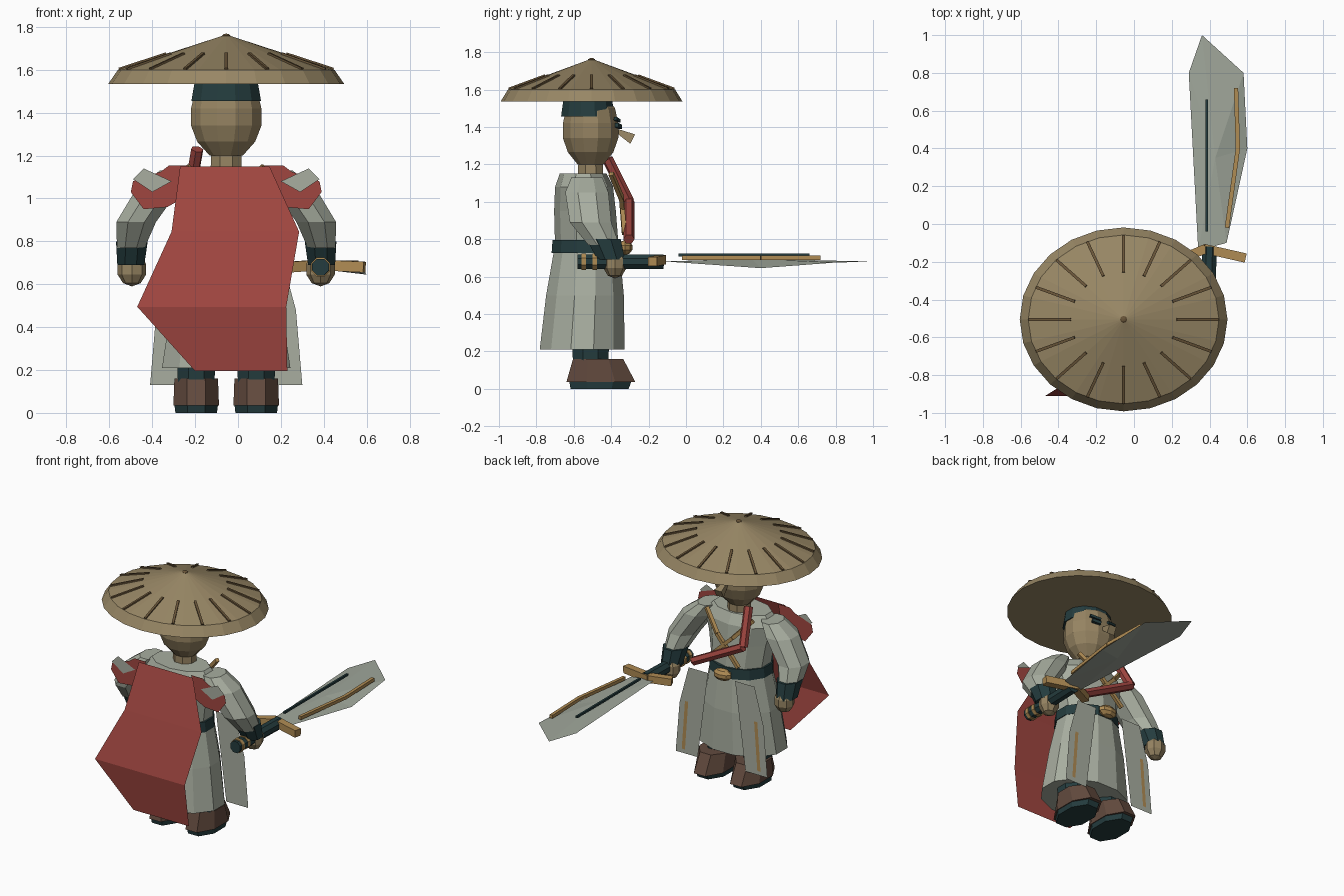
import bpy, bmesh, math
from mathutils import Vector, Matrix

if "Cube" in bpy.data.objects:
    bpy.data.objects.remove(bpy.data.objects["Cube"])

CX = -0.055  # body centre line


def mat(name, rgb):
    m = bpy.data.materials.new(name)
    lin = [((c / 255 + 0.055) / 1.055) ** 2.4 for c in rgb]
    m.diffuse_color = (*lin, 1)
    m.use_nodes = True
    m.node_tree.nodes["Principled BSDF"].inputs["Base Color"].default_value = m.diffuse_color
    return m


RED = mat("red cloth", (160, 70, 64))
GREY = mat("pale cloth", (168, 174, 160))
STEEL = mat("steel", (160, 167, 155))
STRAW = mat("straw", (152, 135, 101))
RIB = mat("straw rib", (104, 84, 56))
SKIN = mat("skin", (150, 132, 98))
TEAL = mat("dark teal", (36, 60, 62))
GOLD = mat("gold trim", (176, 140, 84))
BROWN = mat("boot brown", (98, 74, 62))


def finish(name, bm, m, closed=True):
    if closed:
        bmesh.ops.recalc_face_normals(bm, faces=bm.faces)
    me = bpy.data.meshes.new(name)
    bm.to_mesh(me)
    bm.free()
    me.materials.append(m)
    ob = bpy.data.objects.new(name, me)
    bpy.context.collection.objects.link(ob)
    return ob


def loft(name, rings, n, m, turn=0.5):
    """Closed stack of horizontal ellipses (cx, cy, z, rx, ry)."""
    bm = bmesh.new()
    rows = []
    for cx, cy, z, rx, ry in rings:
        rows.append([bm.verts.new((cx + rx * math.cos(2 * math.pi * (i + turn) / n),
                                   cy + ry * math.sin(2 * math.pi * (i + turn) / n), z)) for i in range(n)])
    for a, b in zip(rows, rows[1:]):
        for i in range(n):
            bm.faces.new((a[i], a[(i + 1) % n], b[(i + 1) % n], b[i]))
    bm.faces.new(rows[0])
    bm.faces.new(rows[-1])
    return finish(name, bm, m)


def rods(name, pairs, w, m, n=4, taper=1.0):
    """Prisms joining pairs of points."""
    bm = bmesh.new()
    for p, q in pairs:
        p, q = Vector(p), Vector(q)
        d = q - p
        mx = Matrix.Translation((p + q) / 2) @ d.to_track_quat('Z', 'Y').to_matrix().to_4x4()
        mx = mx @ Matrix.Rotation(math.pi / n, 4, 'Z')
        bmesh.ops.create_cone(bm, cap_ends=True, segments=n, radius1=w, radius2=w * taper,
                              depth=d.length, matrix=mx)
    return finish(name, bm, m)


def ball(name, c, r, m, u=8, v=5):
    bm = bmesh.new()
    bmesh.ops.create_uvsphere(bm, u_segments=u, v_segments=v, radius=1,
                              matrix=Matrix.Translation(c) @ Matrix.Diagonal((*r, 1)))
    return finish(name, bm, m)


def sheet(name, pts, y, m, back):
    """Flat cloth polygon facing -y (back) or +y."""
    bm = bmesh.new()
    f = bm.faces.new([bm.verts.new((x, y, z)) for x, z in pts])
    f.normal_update()
    if (f.normal.y < 0) != back:
        f.normal_flip()
    return finish(name, bm, m, False)


# hat
hat = [(CX, -0.505, z, r, r * 0.885) for r, z in
       [(0.55, 1.535), (0.505, 1.6), (0.06, 1.745), (0.015, 1.76)]]
loft("hat", hat, 24, STRAW, 0)
ribs = []
for i in range(16):
    a = i * math.pi / 8
    ribs.append([(CX + r * math.cos(a), -0.505 + r * 0.885 * math.sin(a), 1.765 - 0.326 * r)
                 for r in (0.28, 0.5)])
rods("hat_ribs", ribs, 0.011, RIB)
ball("hat_knob", (CX, -0.505, 1.757), (0.02, 0.02, 0.012), RIB)

# head
loft("head", [(CX, -0.51, z, r, r * 0.9) for r, z in
              [(0.08, 1.2), (0.14, 1.265), (0.17, 1.34), (0.17, 1.42), (0.15, 1.5), (0.12, 1.535)]], 12, SKIN)
loft("neck", [(CX, -0.51, 1.1, 0.08, 0.075), (CX, -0.51, 1.24, 0.075, 0.07)], 8, SKIN)
loft("headband", [(CX, -0.525, 1.455, 0.168, 0.148), (CX, -0.525, 1.545, 0.152, 0.135)], 12, TEAL)
rods("nose", [((CX, -0.285, 1.335), (CX, -0.38, 1.385))], 0.04, SKIN, 4, 0.3)
rods("eyes", [((CX + s * 0.035, -0.352, 1.4), (CX + s * 0.09, -0.37, 1.41)) for s in (-1, 1)], 0.015, TEAL)
rods("brows", [((CX + s * 0.03, -0.358, 1.432), (CX + s * 0.1, -0.378, 1.445)) for s in (-1, 1)], 0.012, TEAL)

# robe
loft("torso", [(CX, -0.53, 0.76, 0.2, 0.17), (CX, -0.54, 0.95, 0.23, 0.165),
               (CX, -0.545, 1.08, 0.27, 0.155), (CX, -0.55, 1.15, 0.21, 0.125)], 10, GREY)
loft("skirt", [(CX, -0.555, 0.21, 0.31, 0.235), (CX, -0.54, 0.5, 0.265, 0.215),
               (CX, -0.53, 0.75, 0.21, 0.18)], 12, GREY)
loft("belt", [(CX, -0.535, 0.725, 0.22, 0.19), (CX, -0.535, 0.795, 0.215, 0.185)], 12, TEAL)
ball("belt_knot", (CX, -0.325, 0.755), (0.07, 0.04, 0.04), GOLD)

# chest straps and scarf
rods("chest_straps", [((0.12, -0.4, 1.15), (0.0, -0.345, 1.02)), ((0.0, -0.345, 1.02), (-0.175, -0.33, 0.83)),
                      ((-0.24, -0.4, 1.15), (-0.12, -0.345, 1.02)), ((-0.12, -0.345, 1.02), (0.08, -0.33, 0.83))],
     0.017, GOLD)
A, B, C = (-0.19, -0.42, 1.23), (-0.23, -0.305, 1.0), (0.155, -0.305, 0.8)
rods("scarf", [(A, B), (B, C)], 0.03, RED, 6)

# cape: a folded sheet
bm = bmesh.new()
rows = [[bm.verts.new((x, y, z)) for x in (l, r)] for y, z, l, r in
        [(-0.71, 1.15, -0.27, 0.147), (-0.81, 0.845, -0.31, 0.285),
         (-0.91, 0.495, -0.47, 0.225), (-0.87, 0.195, -0.2, 0.23)]]
for a, b in zip(rows, rows[1:]):
    bm.faces.new((a[0], b[0], b[1], a[1]))
finish("cape", bm, RED, False)

# mirrored parts
for side, s in (("right", 1), ("left", -1)):
    def X(x):
        return x if s > 0 else 2 * CX - x

    def mirrored(rings):
        return [(X(r[0]), *r[1:]) for r in rings]

    loft(side + "_sleeve", mirrored([(0.39, -0.44, 0.77, 0.07, 0.09), (0.365, -0.51, 0.89, 0.1, 0.12),
                                     (0.26, -0.53, 1.05, 0.11, 0.125), (0.19, -0.53, 1.13, 0.07, 0.09)]), 8, GREY)
    loft(side + "_cuff", mirrored([(0.39, -0.4, 0.69, 0.068, 0.08), (0.385, -0.44, 0.8, 0.08, 0.098)]), 8, TEAL)
    ball(side + "_hand", (X(0.385), -0.38, 0.67), (0.07, 0.065, 0.08), SKIN)
    # shoulder cloth
    sheet(side + "_shoulder_cloth", [(X(x), z) for x, z in
          [(0.12, 1.155), (0.21, 1.155), (0.25, 1.125), (0.38, 1.08), (0.39, 1.03), (0.33, 0.95),
           (0.22, 0.96), (0.15, 1.0)]], -0.69, RED, True)
    sheet(side + "_shoulder_flap", [(X(x), z) for x, z in
          [(0.2, 1.08), (0.33, 1.14), (0.38, 1.09), (0.29, 1.03)]], -0.697, GREY, True)
    # front panel with trim
    sheet(side + "_front_panel", [(X(x), z) for x, z in
          [(0.13, 0.13), (0.3, 0.13), (0.27, 0.48), (0.2, 0.74), (0.05, 0.74)]], -0.315, GREY, False)
    sheet(side + "_panel_trim", [(X(x), z) for x, z in
          [(0.225, 0.16), (0.25, 0.16), (0.225, 0.5), (0.2, 0.5)]], -0.31, GOLD, False)
    # leg and boot
    loft(side + "_leg", mirrored([(0.085, -0.51, 0.1, 0.09, 0.1), (0.085, -0.51, 0.3, 0.1, 0.11)]), 8, TEAL)
    loft(side + "_boot", mirrored([(0.085, -0.455, 0.035, 0.115, 0.2), (0.085, -0.47, 0.16, 0.11, 0.145)]), 8, BROWN)
    loft(side + "_sole", mirrored([(0.085, -0.462, 0, 0.105, 0.168), (0.085, -0.458, 0.04, 0.11, 0.18)]), 8, TEAL)

# sword
rods("sword_grip", [((0.385, -0.58, 0.68), (0.4, -0.12, 0.68))], 0.042, TEAL, 8)
rods("grip_rings", [((0.385, y, 0.68), (0.385, y + 0.025, 0.68)) for y in (-0.56, -0.5)], 0.048, GOLD, 8)
rods("sword_guard", [((0.24, -0.19, 0.68), (0.38, -0.13, 0.69)), ((0.37, -0.13, 0.69), (0.59, -0.18, 0.68))],
     0.035, GOLD)
bm = bmesh.new()
edge = [(0.34, -0.14, 0.68), (0.29, 0.8, 0.68), (0.36, 1.0, 0.68), (0.58, 0.8, 0.675),
        (0.6, 0.4, 0.645), (0.49, -0.1, 0.68)]
top = bm.verts.new((0.43, 0.35, 0.695))
low = bm.verts.new((0.43, 0.35, 0.665))
rim = [bm.verts.new(p) for p in edge]
for a, b in zip(rim, rim[1:] + rim[:1]):
    bm.faces.new((a, b, top))
    bm.faces.new((b, a, low))
finish("sword_blade", bm, STEEL)
rods("blade_groove", [((0.385, -0.04, 0.715), (0.385, 0.66, 0.715))], 0.01, TEAL)
rods("blade_trim", [((0.492, -0.02, 0.7), (0.55, 0.4, 0.7)), ((0.55, 0.4, 0.7), (0.54, 0.72, 0.7))], 0.016, GOLD)
